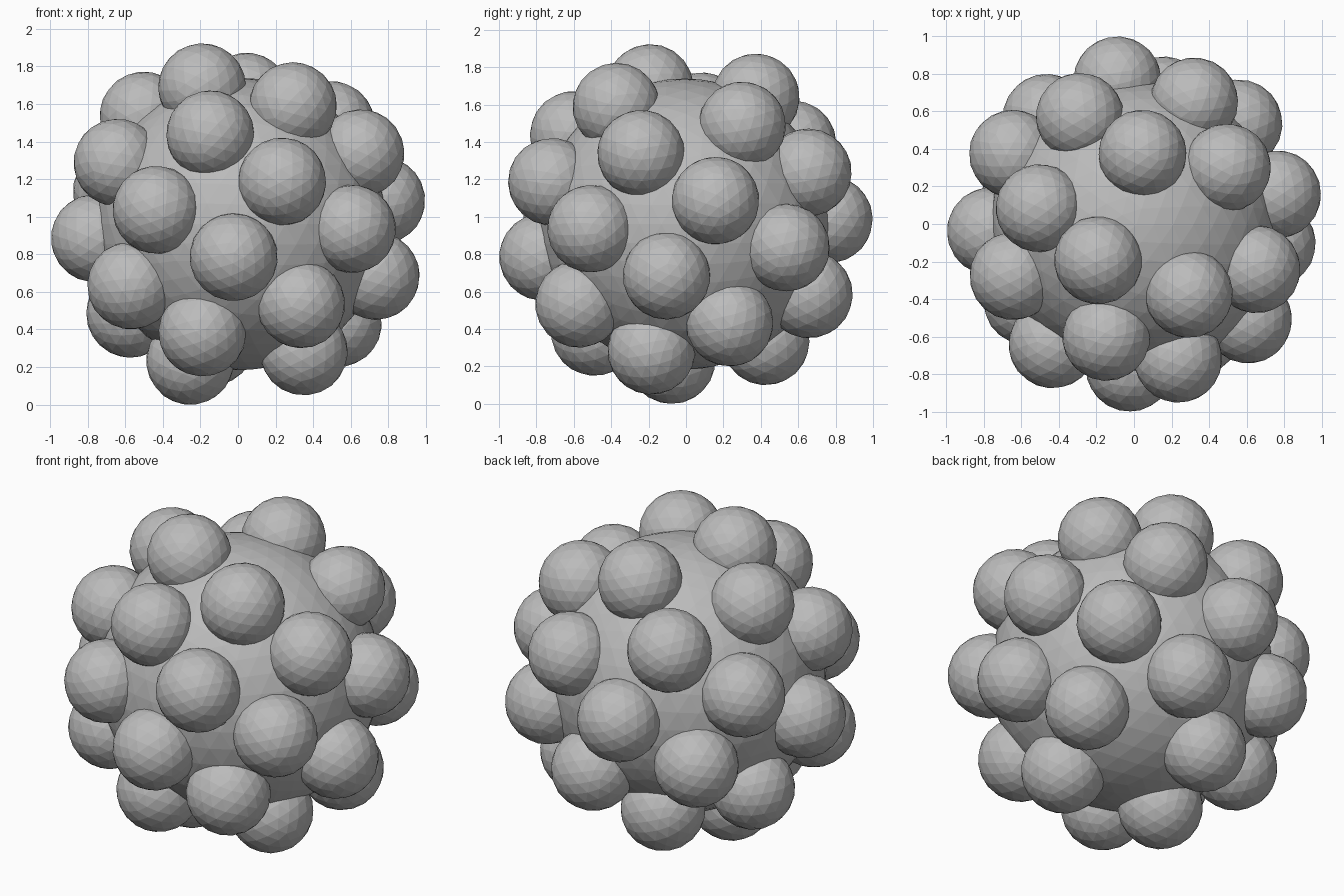
import bpy, bmesh, math, random
from mathutils import Vector, Euler

random.seed(4)
cube = bpy.data.objects.get("Cube")
if cube:
    bpy.data.objects.remove(cube, do_unlink=True)

# One plain grey for everything
grey = bpy.data.materials.new("plain grey")
grey.use_nodes = True
color = (0.5, 0.5, 0.5, 1)
grey.diffuse_color = color
grey.node_tree.nodes["Principled BSDF"].inputs["Base Color"].default_value = color

CORE = 0.778
BALL = 0.3 * CORE
COUNT = 30
GOLDEN = math.pi * (3 - math.sqrt(5))


def ico(name, detail, radius, location):
    """Flat-shaded faceted ball."""
    bm = bmesh.new()
    bmesh.ops.create_icosphere(bm, subdivisions=detail, radius=radius)
    mesh = bpy.data.meshes.new(name)
    bm.to_mesh(mesh)
    bm.free()
    mesh.materials.append(grey)
    obj = bpy.data.objects.new(name, mesh)
    obj.location = location
    bpy.context.collection.objects.link(obj)
    return obj


# Knob centres follow a golden-angle spiral from top to bottom
centres = []
for i in range(1, COUNT + 1):
    h = 1 - 2 * i / (COUNT + 1)
    ring = math.sqrt(1 - h * h)
    angle = -GOLDEN * i
    centres.append(CORE * Vector((ring * math.cos(angle), ring * math.sin(angle), h)))

# Shift so the whole cluster is centred and stands on the ground
low = Vector([min(c[a] for c in centres) - BALL for a in range(3)])
high = Vector([max(c[a] for c in centres) + BALL for a in range(3)])
shift = -(low + high) / 2
shift.z = -low.z

# Large core
ico("core", 4, CORE, shift)

# Knobs half sunk into the core, each turned at random
for n, c in enumerate(centres):
    knob = ico(f"knob_{n + 1}", 3, BALL * 1.005, c + shift)
    knob.rotation_euler = Euler([random.uniform(0, math.tau) for _ in range(3)])
